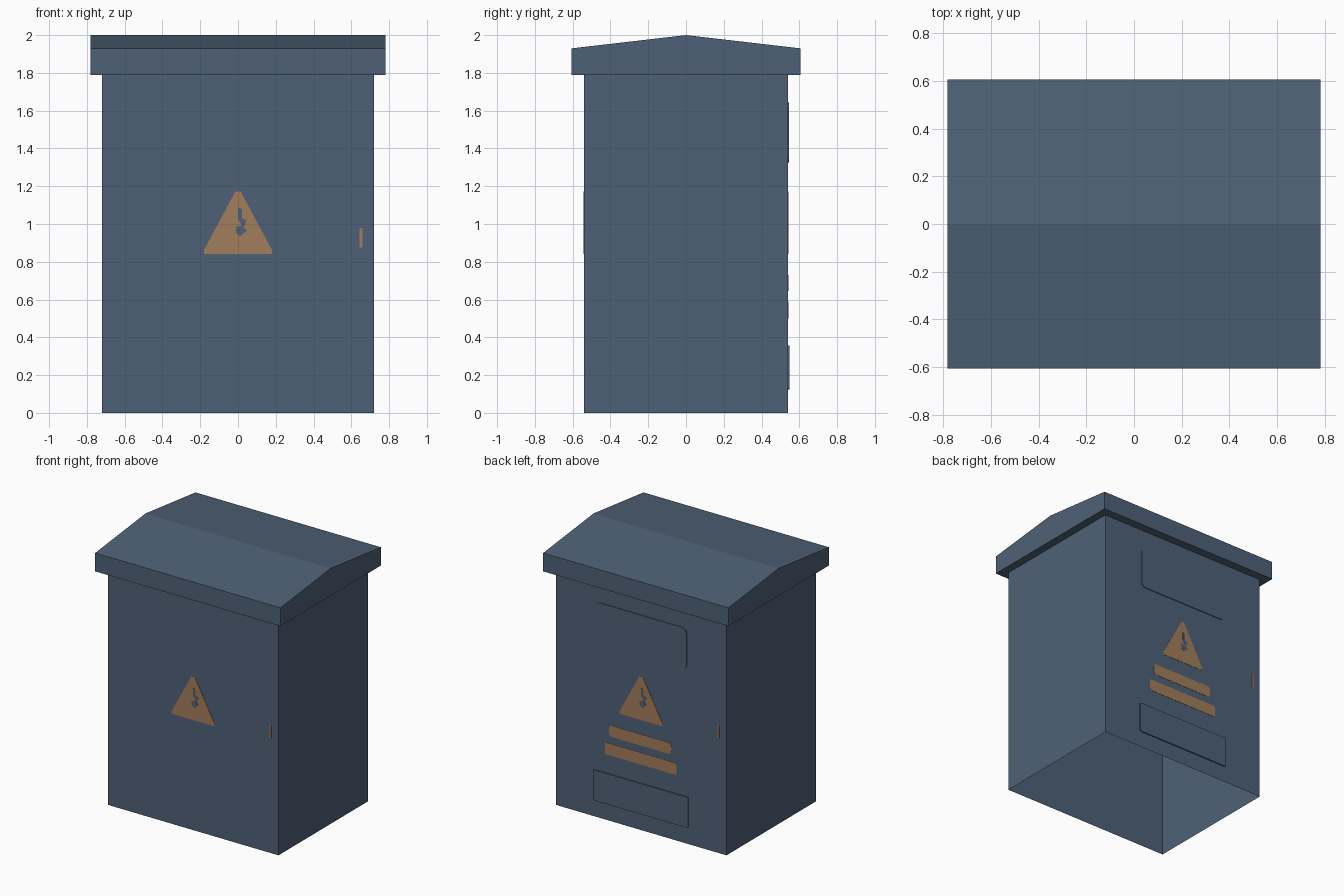
import bpy, bmesh, math

if "Cube" in bpy.data.objects:
    bpy.data.objects.remove(bpy.data.objects["Cube"])


def material(name, rgb):
    m = bpy.data.materials.new(name)
    m.diffuse_color = (*rgb, 1)
    m.use_nodes = True
    m.node_tree.nodes["Principled BSDF"].inputs["Base Color"].default_value = m.diffuse_color
    return m


BLUE = material("slate blue", (0.076, 0.121, 0.184))
ORANGE = material("dull orange", (0.36, 0.205, 0.103))


def finish(bm, name, mat, normals=True):
    if normals:
        bmesh.ops.recalc_face_normals(bm, faces=bm.faces)
    me = bpy.data.meshes.new(name)
    bm.to_mesh(me)
    bm.free()
    me.materials.append(mat)
    ob = bpy.data.objects.new(name, me)
    bpy.context.collection.objects.link(ob)
    return ob


def prism(name, pts, depth, mat):
    """Extrude an outline (list of 3D points) along the vector depth."""
    bm = bmesh.new()
    f = bm.faces.new([bm.verts.new(p) for p in pts])
    ext = bmesh.ops.extrude_face_region(bm, geom=[f], use_keep_orig=True)
    bmesh.ops.translate(bm, vec=depth,
                        verts=[g for g in ext["geom"] if isinstance(g, bmesh.types.BMVert)])
    return finish(bm, name, mat)


def plate(name, outline, side, thick, mat):
    """Thin plate on the front (side=-1) or back (side=1) wall; outline is seen from outside."""
    pts = [(-side * x, side * BY, z) for x, z in outline]
    return prism(name, pts, (0, side * thick, 0), mat)


def rounded(x0, x1, z0, z1, r, n=4):
    pts = []
    for cx, cz, a0 in ((x1 - r, z1 - r, 0), (x0 + r, z1 - r, 90),
                       (x0 + r, z0 + r, 180), (x1 - r, z0 + r, 270)):
        for i in range(n + 1):
            a = math.radians(a0 + 90 * i / n)
            pts.append((cx + r * math.cos(a), cz + r * math.sin(a)))
    return pts


BX, BY, BZ = 0.72, 0.54, 1.79

# Cabinet body: four walls, open underneath
bm = bmesh.new()
ring = [(-BX, -BY), (BX, -BY), (BX, BY), (-BX, BY)]
low = [bm.verts.new((x, y, 0)) for x, y in ring]
top = [bm.verts.new((x, y, BZ)) for x, y in ring]
for i in range(4):
    j = (i + 1) % 4
    bm.faces.new((low[i], low[j], top[j], top[i]))
finish(bm, "cabinet_body", BLUE, normals=False)

# Shallow gabled roof
RX, RY = 0.782, 0.605
prism("roof", [(-RX, -RY, BZ), (-RX, RY, BZ), (-RX, RY, 1.93), (-RX, 0, 2.0), (-RX, -RY, 1.93)],
      (2 * RX, 0, 0), BLUE)

# Warning triangle, bolt mark and door handle on both walls
triangle = [(-0.18, 0.84), (0.18, 0.84), (0.18, 0.862), (0.014, 1.172), (-0.014, 1.172), (-0.18, 0.862)]
bolt = [(0, 1.085), (0.02, 1.08), (0.02, 1.03), (0.045, 1.02), (0.03, 0.98), (0.048, 0.965),
        (0.01, 0.935), (-0.012, 0.955), (-0.01, 0.985), (0.02, 0.99), (0, 1.03)]
for tag, side in (("front", -1), ("back", 1)):
    plate(tag + "_warning_triangle", triangle, side, 0.002, ORANGE)
    plate(tag + "_bolt_mark", bolt, side, 0.0035, BLUE)
    plate(tag + "_handle", rounded(0.644, 0.66, 0.875, 0.98, 0.003, 1), side, 0.002, ORANGE)

# Notice bars and raised panels on the back
plate("upper_notice_bar", rounded(-0.27, 0.255, 0.645, 0.73, 0.025), 1, 0.002, ORANGE)
plate("lower_notice_bar", rounded(-0.305, 0.3, 0.5, 0.59, 0.012), 1, 0.002, ORANGE)
plate("upper_panel", rounded(-0.385, 0.385, 1.325, 1.642, 0.04), 1, 0.006, BLUE)
plate("lower_panel", rounded(-0.4, 0.4, 0.125, 0.358, 0.01, 2), 1, 0.009, BLUE)
